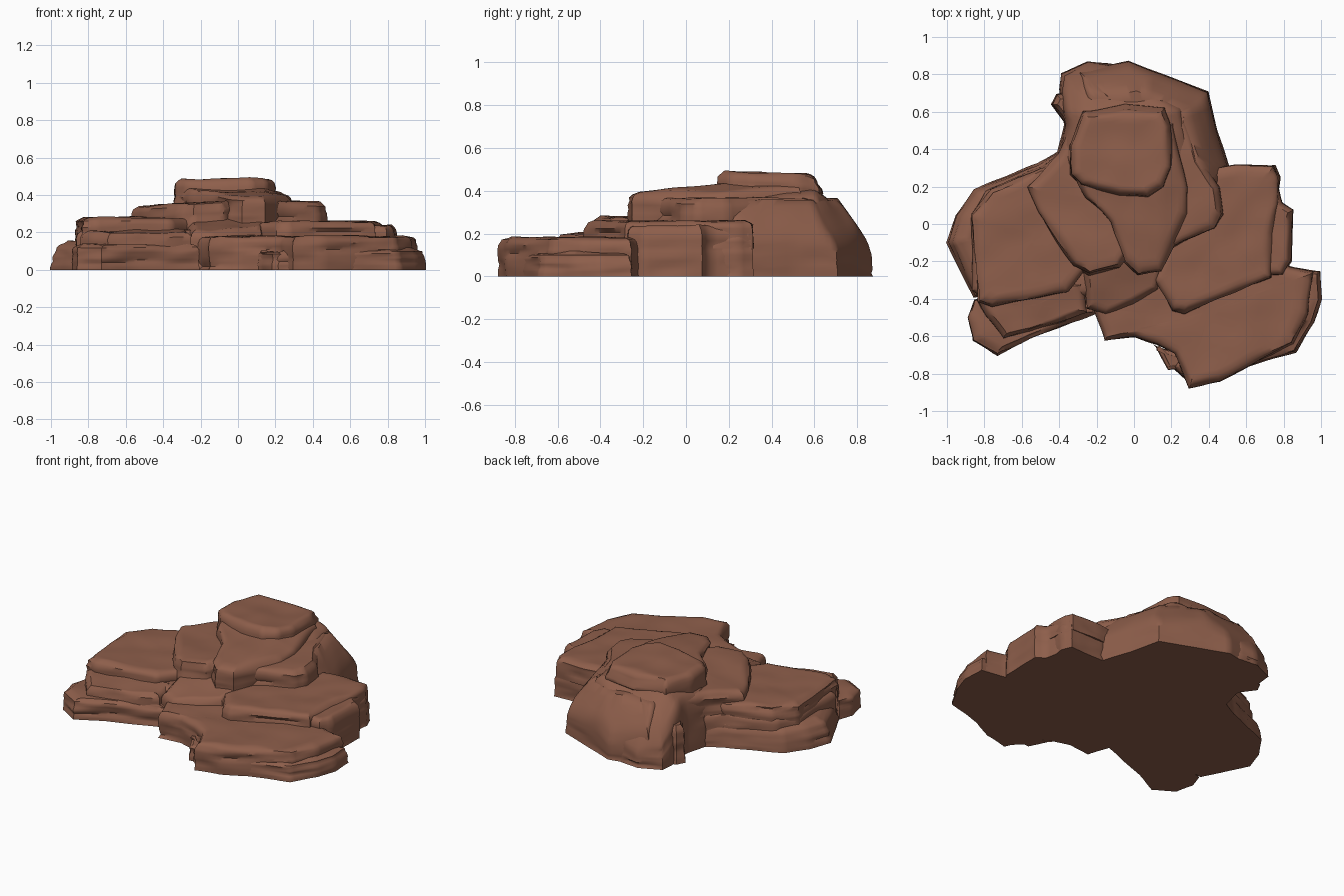
import bpy, bmesh, math, random
from mathutils import Vector, noise

random.seed(9)
rock = bpy.data.materials.new("red_brown_rock")
rock.diffuse_color = (0.27, 0.113, 0.07, 1)


def resample(pts, step=0.03):
    out = []
    for i, p in enumerate(pts):
        a, b = Vector(p), Vector(pts[(i + 1) % len(pts)])
        n = max(1, round((b - a).length / step))
        out += [a.lerp(b, k / n) for k in range(n)]
    return out


def slab(name, pts, z0, top, taper=0.0, rough=0.018, levels=10):
    """Layered stone slab: outline in plan, flat bottom, top height from top(x, y)."""
    ring = resample(pts)
    n = len(ring)
    if sum(ring[i].cross(ring[(i + 1) % n]) for i in range(n)) < 0:
        ring.reverse()
    c = sum(ring, Vector((0, 0))) / n
    inward = []
    for i in range(n):
        d = (ring[(i + 1) % n] - ring[i - 1]).normalized()
        inward.append(Vector((-d.y, d.x)))
    seed = random.uniform(0, 50)
    bm = bmesh.new()
    rings = []
    # layered sides: patchy weathered beds and a rounded upper lip
    for L in range(levels + 1):
        t = L / levels
        row = []
        for i, p in enumerate(ring):
            w = 0.5 + 0.5 * noise.noise(Vector((p.x * 6, p.y * 6, seed + t * 2.5)))
            bed = max(0, noise.noise(Vector((p.x * 3, p.y * 3, seed + 20 + t * 5)))) if 0 < L < levels else 0
            inset = rough * (0.9 * w + 1.3 * bed) + 0.02 * max(0, (t - 0.75) / 0.25) ** 2
            q = (p + inward[i] * inset).lerp(c, taper * t * t)
            h = z0 + t * (top(q.x, q.y) - z0) - (0.008 if t > 0.95 else 0)
            row.append(bm.verts.new((q.x, q.y, h)))
        rings.append(row)
    # gently uneven top
    rim = [v.co.copy() for v in rings[-1]]
    for k in (0.06, 0.14, 0.24, 0.36, 0.48, 0.6, 0.75, 0.9):
        row = []
        for co in rim:
            q = Vector((co.x, co.y)).lerp(c, k)
            h = top(q.x, q.y) + 0.012 * noise.noise(Vector((q.x * 6, q.y * 6, seed)))
            row.append(bm.verts.new((q.x, q.y, h)))
        rings.append(row)
    for a, b in zip(rings, rings[1:]):
        for i in range(n):
            j = (i + 1) % n
            bm.faces.new((a[i], a[j], b[j], b[i]))
    bm.faces.new(rings[-1])
    bm.faces.new(rings[0][::-1])
    me = bpy.data.meshes.new(name)
    bm.to_mesh(me)
    bm.free()
    me.materials.append(rock)
    ob = bpy.data.objects.new(name, me)
    bpy.context.collection.objects.link(ob)
    ob.select_set(True)
    bpy.context.view_layer.objects.active = ob


def flat(z, sx=0.0, sy=0.0):
    return lambda x, y: z + sx * x + sy * y


# hidden core closing the underside
slab("core_base", [(-0.5, -0.2), (0.0, -0.35), (0.5, -0.2), (0.5, 0.15), (0.3, 0.4), (-0.3, 0.4), (-0.5, 0.2)],
     0, flat(0.1), levels=3)

# low front right shelf and its outer skirt
slab("front_right_skirt", [(0.2, -0.77), (0.3, -0.86), (0.7, -0.74), (0.87, -0.69), (0.97, -0.53), (1.01, -0.4),
                           (1.0, -0.25), (0.8, -0.22), (0.4, -0.4)], 0, flat(0.11), 0.04, 0.012)
slab("front_right_shelf", [(-0.22, -0.46), (-0.16, -0.63), (0.0, -0.61), (0.12, -0.65), (0.21, -0.7), (0.29, -0.885),
                           (0.46, -0.85), (0.71, -0.72), (0.86, -0.65), (0.94, -0.48), (0.965, -0.25), (0.84, -0.22),
                           (0.6, -0.1), (0.1, -0.2)], 0, flat(0.18))
slab("front_notch_stone", [(0.1, -0.64), (0.18, -0.785), (0.24, -0.78), (0.3, -0.7)], 0, flat(0.1), levels=6)

# right terrace
slab("right_lower_step", [(0.4, -0.3), (0.8, -0.28), (0.85, -0.2), (0.86, 0.08), (0.8, 0.12), (0.76, 0.3),
                          (0.5, 0.29)], 0, flat(0.238))
slab("right_terrace_base", [(0.12, -0.33), (0.22, -0.44), (0.72, -0.27), (0.79, 0.25), (0.76, 0.32),
                            (0.5, 0.315), (0.2, 0.2)], 0, flat(0.2))
slab("right_terrace", [(0.1, -0.3), (0.2, -0.47), (0.27, -0.49), (0.74, -0.29), (0.75, -0.05), (0.785, 0.1),
                       (0.78, 0.25), (0.75, 0.32), (0.54, 0.325), (0.3, 0.3)], 0.13, flat(0.26), levels=7)

# left terrace
slab("left_skirt", [(-1.01, -0.1), (-0.96, 0.05), (-0.86, 0.19), (-0.74, 0.24), (-0.52, 0.33), (-0.4, 0.4), (-0.2, 0.3),
                    (-0.3, -0.3), (-0.86, -0.4), (-0.93, -0.27)], 0, flat(0.15), 0.13, 0.012)
slab("left_terrace_base", [(-0.88, 0.05), (-0.8, 0.18), (-0.5, 0.32), (-0.4, 0.39), (-0.1, 0.2), (-0.2, -0.4),
                           (-0.78, -0.43), (-0.87, -0.36)], 0, flat(0.21))
slab("left_terrace", [(-0.88, 0.05), (-0.86, -0.2), (-0.84, -0.42), (-0.76, -0.45), (-0.35, -0.37), (-0.27, -0.27),
                      (-0.1, -0.1), (-0.25, 0.3), (-0.5, 0.31), (-0.77, 0.19)], 0.14, flat(0.278), levels=8)
slab("front_left_base", [(-0.86, -0.4), (-0.895, -0.5), (-0.87, -0.63), (-0.73, -0.71), (-0.55, -0.62), (-0.2, -0.485),
                         (-0.2, -0.25), (-0.6, -0.3)], 0, flat(0.15, 0, 0.03))
slab("front_left_shelf", [(-0.85, -0.4), (-0.8, -0.5), (-0.7, -0.62), (-0.55, -0.59), (-0.24, -0.48),
                          (-0.26, -0.3), (-0.6, -0.3)], 0.05, flat(0.26, 0, 0.12), levels=6)

# centre block between the terraces
slab("centre_block", [(-0.28, -0.25), (-0.26, -0.46), (-0.15, -0.49), (0.0, -0.44), (0.14, -0.36), (0.2, -0.1),
                      (-0.1, 0.0)], 0, flat(0.31, 0, 0.22))

# back wing: sloping shoulder and rounded boulder
slab("back_shoulder", [(-0.3, 0.82), (-0.03, 0.875), (0.4, 0.71), (0.45, 0.5), (0.52, 0.29), (0.4, 0.1), (-0.2, 0.2)], 0,
     lambda x, y: 0.36 - 1.35 * max(0, 0.49 * x + 0.87 * y - 0.65, x + 0.25 * y - 0.44, y - 0.71), 0.03, 0.008)
slab("back_boulder", [(-0.42, 0.36), (-0.38, 0.53), (-0.405, 0.72), (-0.395, 0.81), (-0.25, 0.88),
                      (-0.12, 0.865), (0.28, 0.64), (0.36, 0.32), (0.3, 0.15), (-0.3, 0.15)], 0,
     lambda x, y: 0.405 - 0.75 * max(0, y - 0.6) - 0.6 * max(0, y - 0.72) - 0.6 * max(0, -x - 0.27)
     - 0.4 * max(0, x - 0.17), 0.05)
slab("back_left_knob", [(-0.45, 0.64), (-0.42, 0.7), (-0.33, 0.72), (-0.25, 0.6), (-0.37, 0.53)], 0,
     flat(0.25), 0.1)

# upper storeys
slab("middle_ledge", [(-0.575, 0.2), (-0.52, 0.06), (-0.42, -0.1), (-0.33, -0.23), (-0.24, -0.28), (-0.07, -0.24),
                      (0.1, 0.0), (0.1, 0.4), (-0.36, 0.5), (-0.41, 0.38)], 0.2, flat(0.372, 0.06), levels=8)
slab("upper_right_ledge", [(0.1, -0.2), (0.27, -0.1), (0.44, -0.03), (0.485, 0.05), (0.465, 0.2), (0.36, 0.35),
                           (0.28, 0.6), (0.0, 0.5), (0.0, 0.0)], 0.2, flat(0.385, -0.06), levels=8)
slab("upper_ledge", [(-0.33, 0.26), (-0.27, 0.13), (-0.14, 0.0), (-0.06, -0.21), (0.02, -0.28), (0.15, -0.26),
                     (0.22, -0.12), (0.3, 0.05), (0.3, 0.2), (0.22, 0.55), (-0.28, 0.58)], 0.22,
     lambda x, y: 0.415 + 0.1 * min(y, 0.2) - 0.25 * max(0, x - 0.15), levels=9)

# cap stone
slab("cap_stone", [(-0.35, 0.26), (-0.29, 0.2), (-0.08, 0.14), (0.08, 0.13), (0.17, 0.19), (0.215, 0.3), (0.21, 0.53),
                   (0.17, 0.63), (-0.05, 0.65), (-0.28, 0.61), (-0.355, 0.42)], 0.32,
     lambda x, y: 0.497 - 0.035 * y - 0.5 * max(0, y - 0.57), 0.03, levels=7)

bpy.ops.object.shade_smooth_by_angle(angle=math.radians(45))
